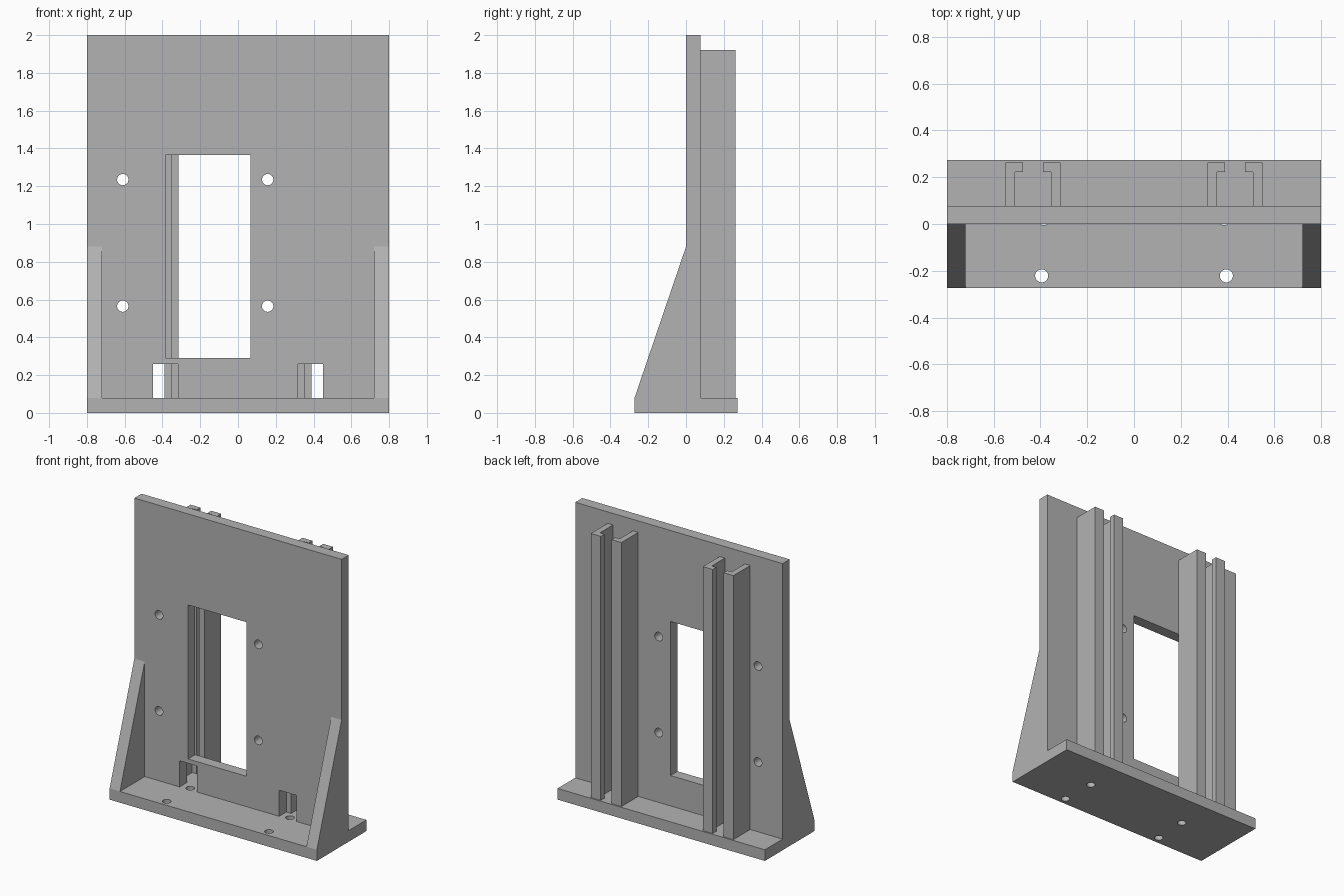
import bpy
import bmesh
from mathutils import Matrix, Vector

cube = bpy.data.objects.get("Cube")
if cube:
    bpy.data.objects.remove(cube, do_unlink=True)

GREY = (0.45, 0.45, 0.45, 1.0)
grey = bpy.data.materials.new("plain grey")
grey.use_nodes = True
grey.diffuse_color = GREY
grey.node_tree.nodes["Principled BSDF"].inputs["Base Color"].default_value = GREY


def finish(name, bm):
    bmesh.ops.recalc_face_normals(bm, faces=bm.faces)
    mesh = bpy.data.meshes.new(name)
    bm.to_mesh(mesh)
    bm.free()
    mesh.materials.append(grey)
    obj = bpy.data.objects.new(name, mesh)
    bpy.context.collection.objects.link(obj)
    return obj


def extrude(name, points, direction):
    """Extrude a closed flat profile along a direction."""
    bm = bmesh.new()
    face = bm.faces.new([bm.verts.new(p) for p in points])
    new = bmesh.ops.extrude_face_region(bm, geom=[face])["geom"]
    verts = [v for v in new if isinstance(v, bmesh.types.BMVert)]
    bmesh.ops.translate(bm, verts=verts, vec=Vector(direction))
    return finish(name, bm)


def box(name, x, y, z):
    points = [(x[0], y[0], z[0]), (x[1], y[0], z[0]),
              (x[1], y[1], z[0]), (x[0], y[1], z[0])]
    return extrude(name, points, (0, 0, z[1] - z[0]))


def pin(name, centre, radius, axis):
    bm = bmesh.new()
    turn = Vector((0, 0, 1)).rotation_difference(Vector(axis)).to_matrix().to_4x4()
    bmesh.ops.create_cone(bm, cap_ends=True, segments=32, radius1=radius, radius2=radius,
                          depth=0.3, matrix=Matrix.Translation(centre) @ turn)
    return finish(name, bm)


W, D, T = 0.8, 0.273, 0.078      # half width, half depth, wall thickness
WALL = (-0.1, 0.12)              # cutter depth through the upright plate

# Bracket: base, upright plate and gussets share one side profile
side = [(-D, 0), (D, 0), (D, T), (T, T), (T, 2), (0, 2), (0, 0.88), (-D, T)]
bracket = extrude("bracket", [(-W, y, z) for y, z in side], (2 * W, 0, 0))

# Pocket between the gussets, window and cable slots
cutters = [
    box("pocket_cutter", (-0.72, 0.72), (-0.5, 0), (T, 1.0)),
    box("window_cutter", (-0.385, 0.065), WALL, (0.29, 1.365)),
]
for s in (-1, 1):
    cutters.append(box("slot_cutter", sorted((s * 0.318, s * 0.45)), WALL, (T, 0.26)))
    # Mounting holes in the base
    cutters.append(pin("base_hole_cutter", (s * 0.395, -0.222, 0), 0.028, (0, 0, 1)))
    cutters.append(pin("base_hole_cutter", (s * 0.385, 0.023, 0), 0.028, (0, 0, 1)))
# Mounting holes in the plate
for x in (-0.61, 0.157):
    for z in (0.565, 1.235):
        cutters.append(pin("plate_hole_cutter", (x, 0.04, z), 0.03, (0, 1, 0)))

for cutter in cutters:
    cutter.hide_render = True
    mod = bracket.modifiers.new("cut", "BOOLEAN")
    mod.operation = "DIFFERENCE"
    mod.solver = "EXACT"
    mod.object = cutter

# Bake the cuts and drop the cutters
depsgraph = bpy.context.evaluated_depsgraph_get()
baked = bpy.data.meshes.new_from_object(bracket.evaluated_get(depsgraph))
bracket.modifiers.clear()
bracket.data = baked
for cutter in cutters:
    bpy.data.objects.remove(cutter, do_unlink=True)

# Two channels on the back, each a pair of hooked rails facing each other
hook = [(0.118, T), (0.118, 0.263), (0.042, 0.263), (0.042, 0.222),
        (0.077, 0.222), (0.077, T)]
for label, centre in (("right", -0.432), ("left", 0.432)):
    for part, s in (("rail_a", -1), ("rail_b", 1)):
        extrude(label + "_" + part, [(centre + s * x, y, T) for x, y in hook],
                (0, 0, 1.92 - T))
